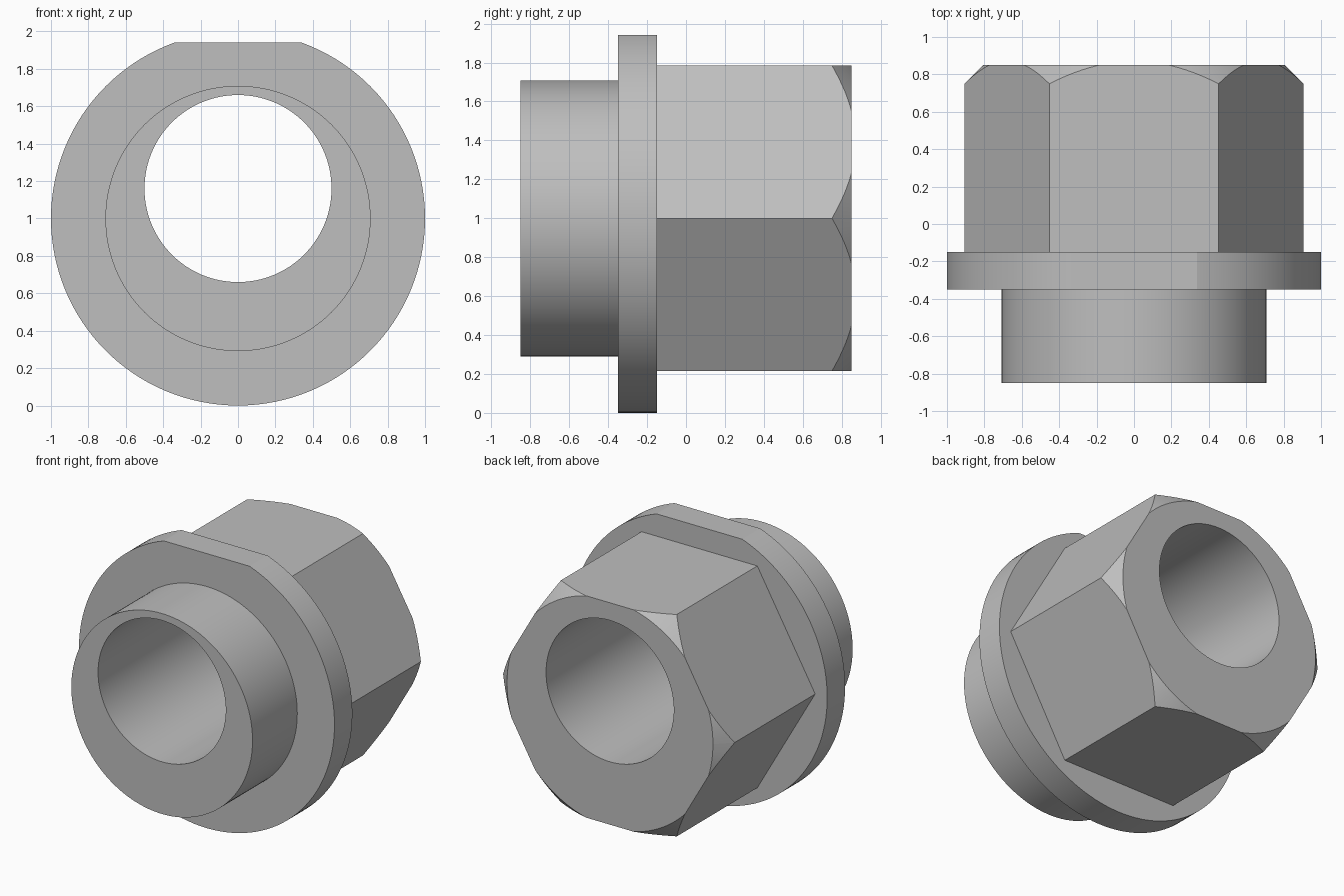
import bpy, bmesh, math
from mathutils import Matrix

if "Cube" in bpy.data.objects:
    bpy.data.objects.remove(bpy.data.objects["Cube"])

AXIS_Z = 1.0      # main axis height
BORE_Z = 1.16     # offset bore axis height
SEG = 128

metal = bpy.data.materials.new("plain_grey")
metal.diffuse_color = (0.52, 0.52, 0.52, 1)
metal.use_nodes = True
metal.node_tree.nodes["Principled BSDF"].inputs["Base Color"].default_value = metal.diffuse_color


def cylinder(name, r1, r2, y0, y1, z=AXIS_Z, sides=SEG):
    """Cylinder or cone along y, radius r1 at y0 and r2 at y1."""
    bm = bmesh.new()
    # local +z is turned towards +y
    bmesh.ops.create_cone(bm, cap_ends=True, segments=sides, radius1=r1, radius2=r2,
                          depth=y1 - y0, matrix=Matrix.Translation((0, (y0 + y1) / 2, z))
                          @ Matrix.Rotation(-math.pi / 2, 4, 'X'))
    return finish(name, bm)


def finish(name, bm):
    mesh = bpy.data.meshes.new(name)
    bm.to_mesh(mesh)
    bm.free()
    mesh.materials.append(metal)
    obj = bpy.data.objects.new(name, mesh)
    bpy.context.collection.objects.link(obj)
    return obj


def combine(obj, other, operation):
    """Apply a boolean and remove the helper."""
    mod = obj.modifiers.new("combine", 'BOOLEAN')
    mod.operation, mod.object, mod.solver = operation, other, 'EXACT'
    bpy.context.view_layer.objects.active = obj
    bpy.ops.object.modifier_apply(modifier=mod.name)
    bpy.data.objects.remove(other)


# Hexagonal head, corners pointing sideways, chamfered by a 45 degree cone
head = cylinder("hex_head", 0.906, 0.906, -0.25, 0.85, sides=6)
if max(v.co.x for v in head.data.vertices) < 0.9:
    head.data.transform(Matrix.Translation((0, 0, AXIS_Z)) @ Matrix.Rotation(math.pi / 6, 4, 'Y')
                        @ Matrix.Translation((0, 0, -AXIS_Z)))
combine(head, cylinder("chamfer_cone", 2.006, 0.706, -0.35, 0.95), 'INTERSECT')

# Flange with a flat on top
flange = cylinder("flange", 1.0, 1.0, -0.35, -0.15)
bm = bmesh.new()
bmesh.ops.create_cube(bm, size=1, matrix=Matrix.Translation((0, -0.25, 2.442))
                      @ Matrix.Diagonal((3, 1, 1, 1)))
combine(flange, finish("flat_cutter", bm), 'DIFFERENCE')

# Join head, flange and round spigot, then drill the offset bore
body = flange
body.name = "eccentric_bushing"
combine(body, head, 'UNION')
combine(body, cylinder("spigot", 0.709, 0.709, -0.85, -0.3), 'UNION')
combine(body, cylinder("bore_cutter", 0.5, 0.5, -1.2, 1.2, z=BORE_Z), 'DIFFERENCE')

# Smooth round walls, crisp edges; the flat on the flange stays sharp
bpy.ops.object.select_all(action='DESELECT')
body.select_set(True)
bpy.context.view_layer.objects.active = body
bpy.ops.object.shade_smooth_by_angle(angle=math.radians(15))
